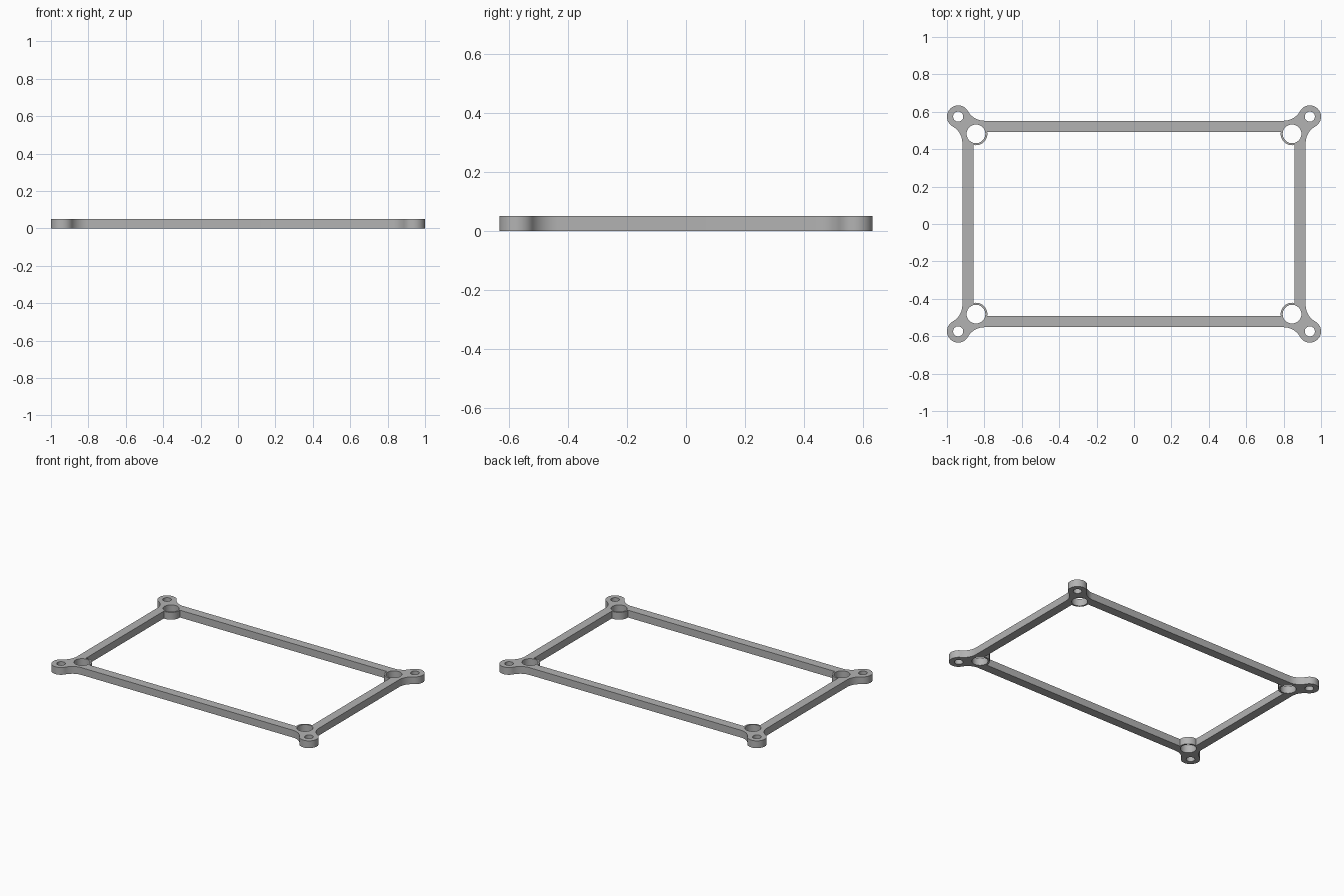
import bpy, bmesh
from math import radians, degrees, atan2, sqrt, sin, cos, tau

cube = bpy.data.objects.get("Cube")
if cube:
    bpy.data.objects.remove(cube, do_unlink=True)

HEIGHT = 0.05
OUT_X, OUT_Y, IN_X, IN_Y = 0.918, 0.552, 0.858, 0.491   # rail edges
EAR, EAR_R, EAR_HOLE = (0.94, 0.574), 0.06, 0.027       # corner ears
BOSS, BOSS_R, BOSS_HOLE = (0.845, 0.482), 0.061, 0.05   # inner bosses
FILLET = 0.1


def arc(center, r, a0, a1, steps):
    """Points on an arc, angles in degrees."""
    return [(center[0] + r * cos(radians(a0 + (a1 - a0) * i / steps)),
             center[1] + r * sin(radians(a0 + (a1 - a0) * i / steps)))
            for i in range(steps + 1)]


def angle(a, b):
    return degrees(atan2(b[1] - a[1], b[0] - a[0]))


def four_corners(points):
    """Mirror one corner's points into a closed loop round the frame."""
    loop = []
    for sx, sy in ((1, 1), (-1, 1), (-1, -1), (1, -1)):
        part = [(x * sx, y * sy) for x, y in points]
        loop += part if sx * sy > 0 else part[::-1]
    return loop


# Outer corner: fillet, round ear, fillet
reach = EAR_R + FILLET
f1x = OUT_X + FILLET
f1 = (f1x, EAR[1] - sqrt(reach ** 2 - (f1x - EAR[0]) ** 2))
f2y = OUT_Y + FILLET
f2 = (EAR[0] - sqrt(reach ** 2 - (f2y - EAR[1]) ** 2), f2y)
outer = arc(f1, FILLET, 180, angle(f1, EAR), 12)
outer += arc(EAR, EAR_R, angle(EAR, f1), angle(EAR, f2), 32)[1:]
outer += arc(f2, FILLET, angle(f2, EAR), -90, 12)[1:]

# Inner corner: boss bulging into the opening
dx, dy = IN_X - BOSS[0], IN_Y - BOSS[1]
low = (IN_X, BOSS[1] - sqrt(BOSS_R ** 2 - dx ** 2))
side = (BOSS[0] - sqrt(BOSS_R ** 2 - dy ** 2), IN_Y)
inner = arc(BOSS, BOSS_R, angle(BOSS, low), angle(BOSS, side) - 360, 20)

loops = [four_corners(outer), four_corners(inner)]
for sx in (-1, 1):
    for sy in (-1, 1):
        for c, r in ((EAR, EAR_HOLE), (BOSS, BOSS_HOLE)):
            loops.append(arc((c[0] * sx, c[1] * sy), r, 0, 360, 40)[:-1])

# Filled flat profile, extruded to full height
curve = bpy.data.curves.new("frame_profile", "CURVE")
curve.dimensions = "2D"
curve.fill_mode = "BOTH"
curve.extrude = HEIGHT / 2
for loop in loops:
    spline = curve.splines.new("POLY")
    spline.points.add(len(loop) - 1)
    for p, (x, y) in zip(spline.points, loop):
        p.co = (x, y, 0, 1)
    spline.use_cyclic_u = True
helper = bpy.data.objects.new("profile_helper", curve)
bpy.context.collection.objects.link(helper)
bpy.context.view_layer.update()
mesh = bpy.data.meshes.new_from_object(
    helper.evaluated_get(bpy.context.evaluated_depsgraph_get()))
bpy.data.objects.remove(helper, do_unlink=True)

bm = bmesh.new()
bm.from_mesh(mesh)
bmesh.ops.remove_doubles(bm, verts=bm.verts, dist=0.0001)
bmesh.ops.translate(bm, verts=bm.verts, vec=(0, 0, HEIGHT / 2))
bmesh.ops.recalc_face_normals(bm, faces=bm.faces)
bm.to_mesh(mesh)
bm.free()

# Single grey material
grey = bpy.data.materials.new("light_grey")
grey.use_nodes = True
colour = (0.45, 0.45, 0.45, 1)
grey.diffuse_color = colour
grey.node_tree.nodes["Principled BSDF"].inputs["Base Color"].default_value = colour
mesh.materials.clear()
mesh.materials.append(grey)

frame = bpy.data.objects.new("mounting_frame", mesh)
bpy.context.collection.objects.link(frame)
bpy.context.view_layer.objects.active = frame
frame.select_set(True)
bpy.ops.object.shade_smooth_by_angle(angle=radians(30))
